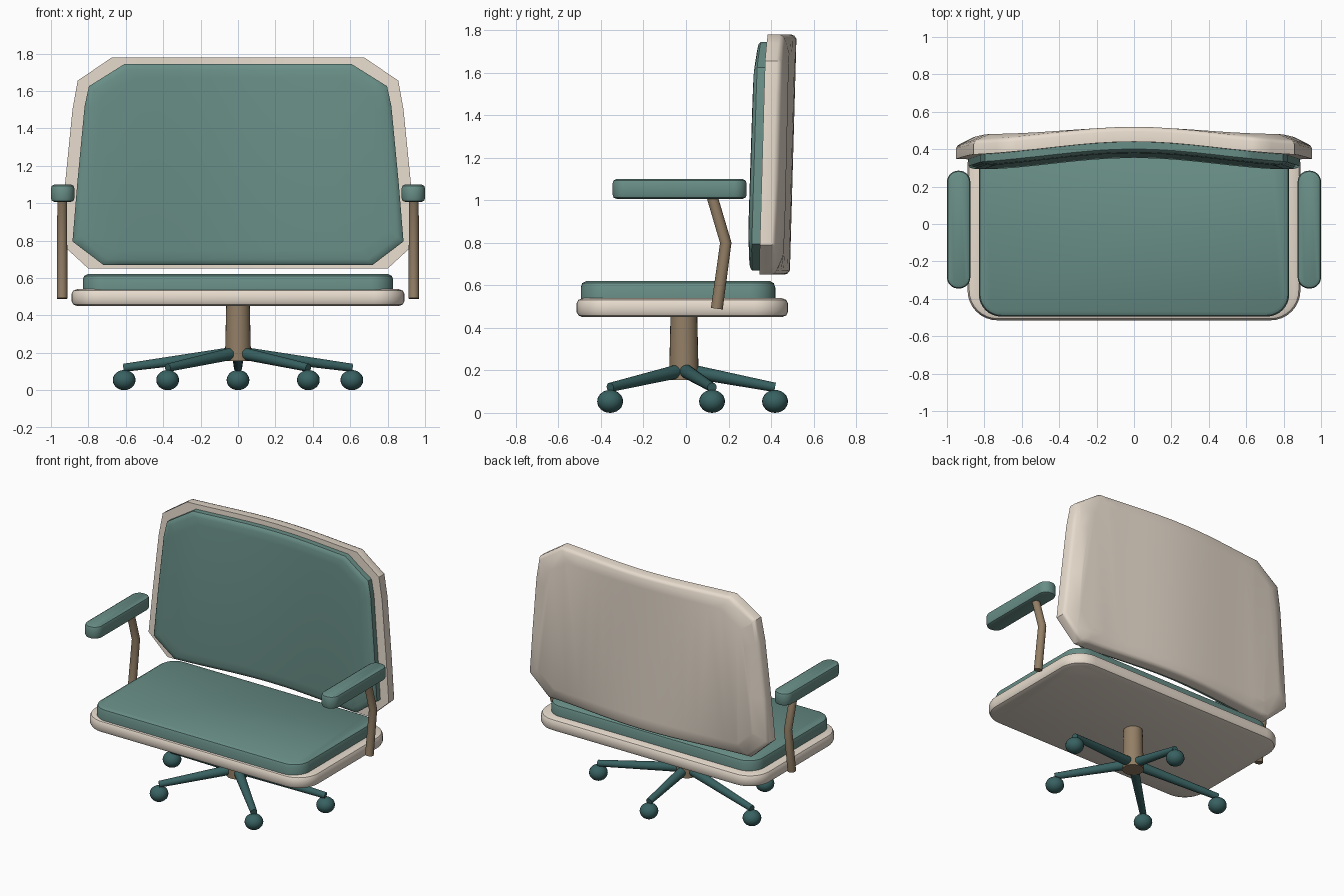
import bpy, bmesh, math
from mathutils import Vector

if "Cube" in bpy.data.objects:
    bpy.data.objects.remove(bpy.data.objects["Cube"])


def material(name, rgb):
    m = bpy.data.materials.new(name)
    m.diffuse_color = (*rgb, 1)
    m.use_nodes = True
    m.node_tree.nodes["Principled BSDF"].inputs["Base Color"].default_value = m.diffuse_color
    return m


CREAM = material("cream", (0.80, 0.71, 0.61))
TEAL = material("teal", (0.14, 0.27, 0.24))
DARK = material("dark_teal", (0.04, 0.12, 0.12))
TAN = material("tan", (0.29, 0.21, 0.13))


def finish(name, bm, mat, angle=40):
    bmesh.ops.recalc_face_normals(bm, faces=bm.faces)
    me = bpy.data.meshes.new(name)
    bm.to_mesh(me)
    bm.free()
    me.materials.append(mat)
    ob = bpy.data.objects.new(name, me)
    bpy.context.collection.objects.link(ob)
    bpy.ops.object.select_all(action='DESELECT')
    ob.select_set(True)
    bpy.context.view_layer.objects.active = ob
    bpy.ops.object.shade_smooth_by_angle(angle=math.radians(angle))
    return ob


def loft(rings):
    """Closed solid through rings with equal point counts."""
    bm = bmesh.new()
    vs = [[bm.verts.new(p) for p in r] for r in rings]
    n = len(vs[0])
    for a, b in zip(vs, vs[1:]):
        for i in range(n):
            j = (i + 1) % n
            bm.faces.new((a[i], a[j], b[j], b[i]))
    bm.faces.new(vs[0][::-1])
    bm.faces.new(vs[-1])
    return bm


def slab(name, x0, x1, y0, y1, radius, layers, mat):
    """Rounded rectangle; layers are (inset, z)."""
    cx, cy = (x0 + x1) / 2, (y0 + y1) / 2
    rings = []
    for d, z in layers:
        r = radius - d
        hx, hy = (x1 - x0) / 2 - d - r, (y1 - y0) / 2 - d - r
        ring = []
        for q, (sx, sy) in enumerate(((1, 1), (-1, 1), (-1, -1), (1, -1))):
            for k in range(9):
                a = math.pi / 2 * (q + k / 8)
                ring.append((cx + sx * hx + r * math.cos(a), cy + sy * hy + r * math.sin(a), z))
        rings.append(ring)
    return finish(name, loft(rings), mat)


def tube(name, points, radii, mat, sides=20):
    pts = [Vector(p) for p in points]
    rings = []
    for i, (p, r) in enumerate(zip(pts, radii)):
        d = pts[min(i + 1, len(pts) - 1)] - pts[max(i - 1, 0)]
        q = Vector((0, 0, 1)).rotation_difference(d.normalized())
        rings.append([p + q @ Vector((r * math.cos(t), r * math.sin(t), 0))
                      for t in (2 * math.pi * k / sides for k in range(sides))])
    return finish(name, loft(rings), mat)


def back_panel(name, half, layers, mat):
    """Chamfered outline, curved in plan and tilted; layers are (inset, y)."""
    outline = half + [(-x, z) for x, z in reversed(half)]
    rings = [[(x * (1 - d / 0.9), y, 1.215 + (z - 1.215) * (1 - d / 0.56)) for x, z in outline]
             for d, y in layers]
    bm = loft(rings)
    for k in range(-8, 9):
        bmesh.ops.bisect_plane(bm, geom=bm.verts[:] + bm.edges[:] + bm.faces[:],
                               plane_co=(k * 0.105, 0, 0), plane_no=(1, 0, 0))
    for v in bm.verts:
        x, y, z = v.co
        if y > 0.08:  # rear bulge fades towards the middle
            y = 0.08 + (y - 0.08) * min(1, (x / 0.85) ** 2)
        sweep = 0.0325 * (1 + math.cos(math.pi * min(abs(x) / 0.9, 1)))
        v.co.y = 0.375 + y + sweep + 0.028 * (z - 1.78)
    return finish(name, bm, mat)


# Seat shell and cushion
slab("seat_base", -0.89, 0.89, -0.515, 0.48, 0.16,
     [(0.03, 0.45), (0.009, 0.458), (0, 0.475), (0, 0.515), (0.009, 0.532), (0.03, 0.54)], CREAM)
slab("seat_cushion", -0.83, 0.83, -0.495, 0.42, 0.12,
     [(0, 0.535), (0, 0.59), (0.007, 0.61), (0.025, 0.62)], TEAL)

# Backrest shell and cushion
back_panel("backrest_shell",
           [(0.80, 0.65), (0.952, 0.79), (0.925, 1.10), (0.885, 1.50), (0.857, 1.655), (0.673, 1.78)],
           [(0, 0), (0, 0.055), (0.006, 0.07), (0.02, 0.08), (0.09, 0.115)], CREAM)
back_panel("backrest_cushion",
           [(0.72, 0.67), (0.885, 0.795), (0.86, 1.10), (0.82, 1.52), (0.797, 1.625), (0.605, 1.745)],
           [(0, 0.01), (0, -0.038), (0.01, -0.048), (0.03, -0.054), (0.08, -0.058)], TEAL)

# Armrests
for side, s in (("left", -1), ("right", 1)):
    xa, xb = sorted((s * 0.875, s * 1.0))
    slab(side + "_arm_pad", xa, xb, -0.345, 0.285, 0.06,
         [(0.018, 1.007), (0.005, 1.012), (0, 1.025), (0, 1.08), (0.005, 1.093), (0.018, 1.10)], TEAL)
    tube(side + "_arm_post",
         [(s * 0.94, 0.145, 0.49), (s * 0.94, 0.187, 0.80), (s * 0.94, 0.122, 1.02)],
         [0.028, 0.027, 0.026], TAN)

# Column, five legs and casters
CY = -0.01
tube("column", [(0, CY, 0.155), (0, CY, 0.455)], [0.07, 0.063], TAN, 24)
for i in range(5):
    a = math.pi / 2 + i * math.tau / 5
    dx, dy = math.cos(a), math.sin(a) * 0.67
    tube(f"leg_{i + 1}", [(dx * 0.04, CY + dy * 0.04, 0.197), (dx * 0.64, CY + dy * 0.64, 0.12)],
         [0.033, 0.022], DARK, 16)
    bm = bmesh.new()
    bmesh.ops.create_uvsphere(bm, u_segments=20, v_segments=12, radius=1)
    for v in bm.verts:
        v.co = (dx * 0.64 + v.co.x * 0.061, CY + dy * 0.64 + v.co.y * 0.061, 0.054 + v.co.z * 0.054)
    finish(f"caster_{i + 1}", bm, DARK)
